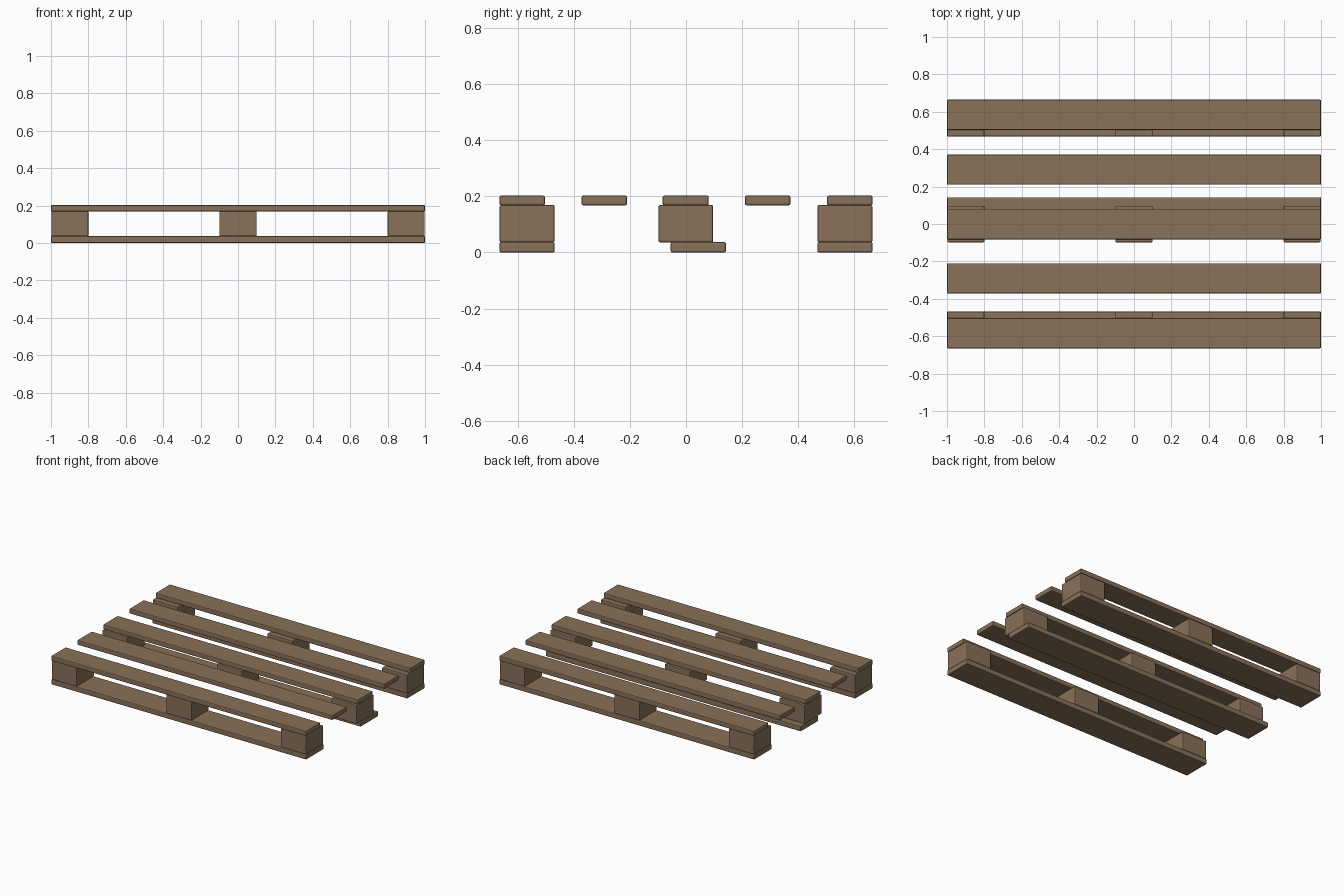
import bpy, bmesh

if "Cube" in bpy.data.objects:
    bpy.data.objects.remove(bpy.data.objects["Cube"])

wood = bpy.data.materials.new("wood")
wood.diffuse_color = (0.25, 0.165, 0.10, 1)
wood.use_nodes = True
wood.node_tree.nodes["Principled BSDF"].inputs["Base Color"].default_value = wood.diffuse_color


def plank(name, x, y, z):
    """Box from (min, max) ranges with slightly rounded edges."""
    lo, hi = zip(x, y, z)
    mesh = bpy.data.meshes.new(name)
    bm = bmesh.new()
    bmesh.ops.create_cube(bm, size=1)
    for v in bm.verts:
        v.co = [hi[i] if v.co[i] > 0 else lo[i] for i in range(3)]
    bmesh.ops.bevel(bm, geom=bm.edges[:], offset=0.006, segments=2,
                    profile=0.5, affect='EDGES')
    bm.to_mesh(mesh)
    bm.free()
    mesh.materials.append(wood)
    obj = bpy.data.objects.new(name, mesh)
    bpy.context.collection.objects.link(obj)
    return obj


def span(a, b, side):
    return tuple(sorted((a * side, b * side)))


FULL = (-1, 1)
TOP, BLOCK, BOTTOM = (0.168, 0.203), (0.036, 0.169), (0, 0.037)
BLOCKS_X = {"left": (-0.998, -0.8), "middle": (-0.1, 0.1), "right": (0.8, 0.998)}

# Outer runners and loose deck slats, front and back
for label, s in (("front", -1), ("back", 1)):
    plank(label + "_deck_board", FULL, span(0.503, 0.665, s), TOP)
    plank(label + "_bottom_board", FULL, span(0.468, 0.665, s), BOTTOM)
    plank(label + "_deck_slat", FULL, span(0.21, 0.372, s), TOP)
    for pos, x in BLOCKS_X.items():
        plank(f"{label}_{pos}_block", x, span(0.468, 0.664, s), BLOCK)

# Centre runner, whose bottom board is shifted towards the back
plank("centre_deck_board", FULL, (-0.083, 0.081), TOP)
plank("centre_bottom_board", FULL, (-0.055, 0.143), BOTTOM)
for pos, x in BLOCKS_X.items():
    plank(f"centre_{pos}_block", x, (-0.098, 0.097), BLOCK)
